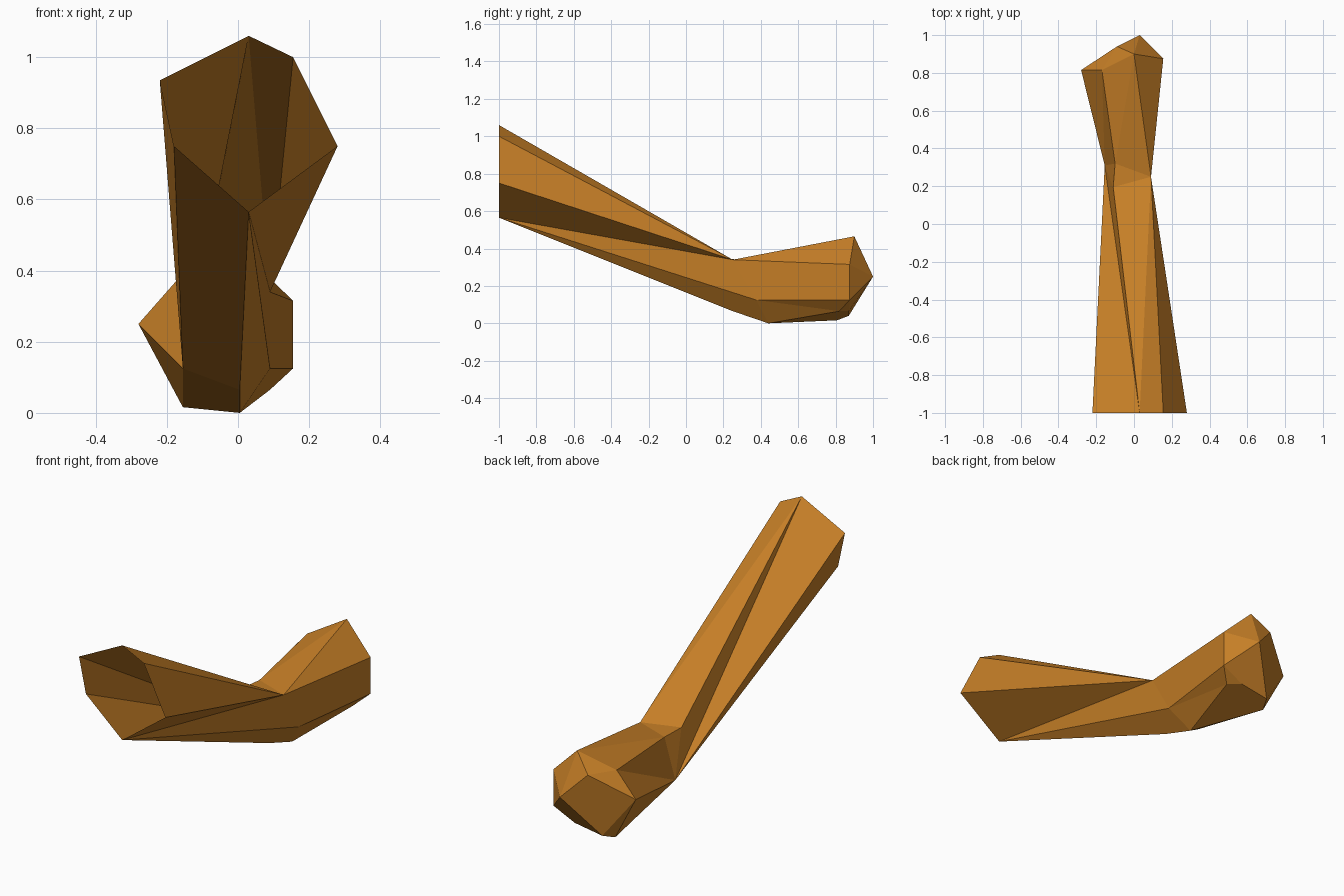
import bpy
import bmesh

cube = bpy.data.objects.get("Cube")
if cube:
    bpy.data.objects.remove(cube, do_unlink=True)

# One flat colour
mat = bpy.data.materials.new("warm orange brown")
mat.use_nodes = True
colour = (0.56, 0.21, 0.02, 1.0)
mat.diffuse_color = colour
bsdf = next(n for n in mat.node_tree.nodes if n.type == 'BSDF_PRINCIPLED')
bsdf.inputs["Base Color"].default_value = colour

bm = bmesh.new()
corners = {}


def corner(name, x, y, z):
    corners[name] = bm.verts.new((x, y, z))


def panel(names):
    bm.faces.new([corners[n] for n in names.split()])


def fan(hub, names):
    # Triangles spreading from one corner along a chain of others
    chain = names.split()
    for a, b in zip(chain, chain[1:]):
        bm.faces.new([corners[hub], corners[a], corners[b]])


# Open six-sided rim on the front plane
rim_profile = {
    "rim_top": (0.03, 1.06), "rim_ur": (0.155, 1.0), "rim_right": (0.28, 0.75),
    "rim_low": (0.03, 0.565), "rim_left": (-0.18, 0.75), "rim_ul": (-0.22, 0.935),
}
for name, (x, z) in rim_profile.items():
    corner(name, x, -1.0, z)

# Narrow bend between the long tube and the knob
corner("bend_tr", 0.09, 0.25, 0.34)
corner("bend_tl", -0.11, 0.195, 0.345)
corner("bend_back", -0.1, 0.32, 0.34)
corner("bend_left", -0.155, 0.31, 0.125)
corner("bend_low", 0.005, 0.25, 0.065)
corner("bend_right", 0.09, 0.375, 0.125)
corner("heel", 0.005, 0.44, 0.0)

# Faceted knob at the back
corner("crown", 0.0, 0.9, 0.465)
corner("tip", 0.03, 1.0, 0.25)
corner("cheek_up", 0.155, 0.875, 0.315)
corner("cheek_low", 0.155, 0.875, 0.125)
corner("chin", 0.09, 0.82, 0.065)
corner("chin_back", 0.035, 0.87, 0.065)
corner("base_back", -0.125, 0.87, 0.04)
corner("base_left", -0.155, 0.807, 0.016)
corner("side", -0.28, 0.815, 0.25)
corner("brow", -0.09, 0.94, 0.375)
corner("shoulder", -0.17, 0.815, 0.375)

# Top and sides, spreading from the bend
fan("bend_tr", "cheek_up crown bend_back bend_tl rim_top rim_ur rim_right rim_low bend_right")
fan("bend_left", "rim_left rim_ul rim_top bend_tl bend_back shoulder side base_left")

# Underside of the tube and the bend
panel("rim_low bend_low heel bend_right")
panel("rim_low rim_left bend_left bend_low")
panel("bend_left base_left heel bend_low")

# Knob sides, underside and end cap
panel("bend_tr bend_right cheek_low cheek_up")
panel("heel base_left base_back chin_back chin")
panel("tip cheek_low chin_back base_back")
panel("brow tip base_back side")
fan("crown", "bend_back shoulder")
fan("brow", "side shoulder crown tip")
fan("tip", "crown cheek_up cheek_low")
fan("chin", "chin_back cheek_low bend_right heel")
fan("side", "base_back base_left")

# Turn the shell outwards
bmesh.ops.recalc_face_normals(bm, faces=bm.faces[:])
bm.normal_update()
if sum(f.normal.z for f in corners["crown"].link_faces) < 0:
    bmesh.ops.reverse_faces(bm, faces=bm.faces[:])

mesh = bpy.data.meshes.new("bent_limb")
bm.to_mesh(mesh)
bm.free()
mesh.materials.append(mat)
limb = bpy.data.objects.new("bent_limb", mesh)
bpy.context.collection.objects.link(limb)
